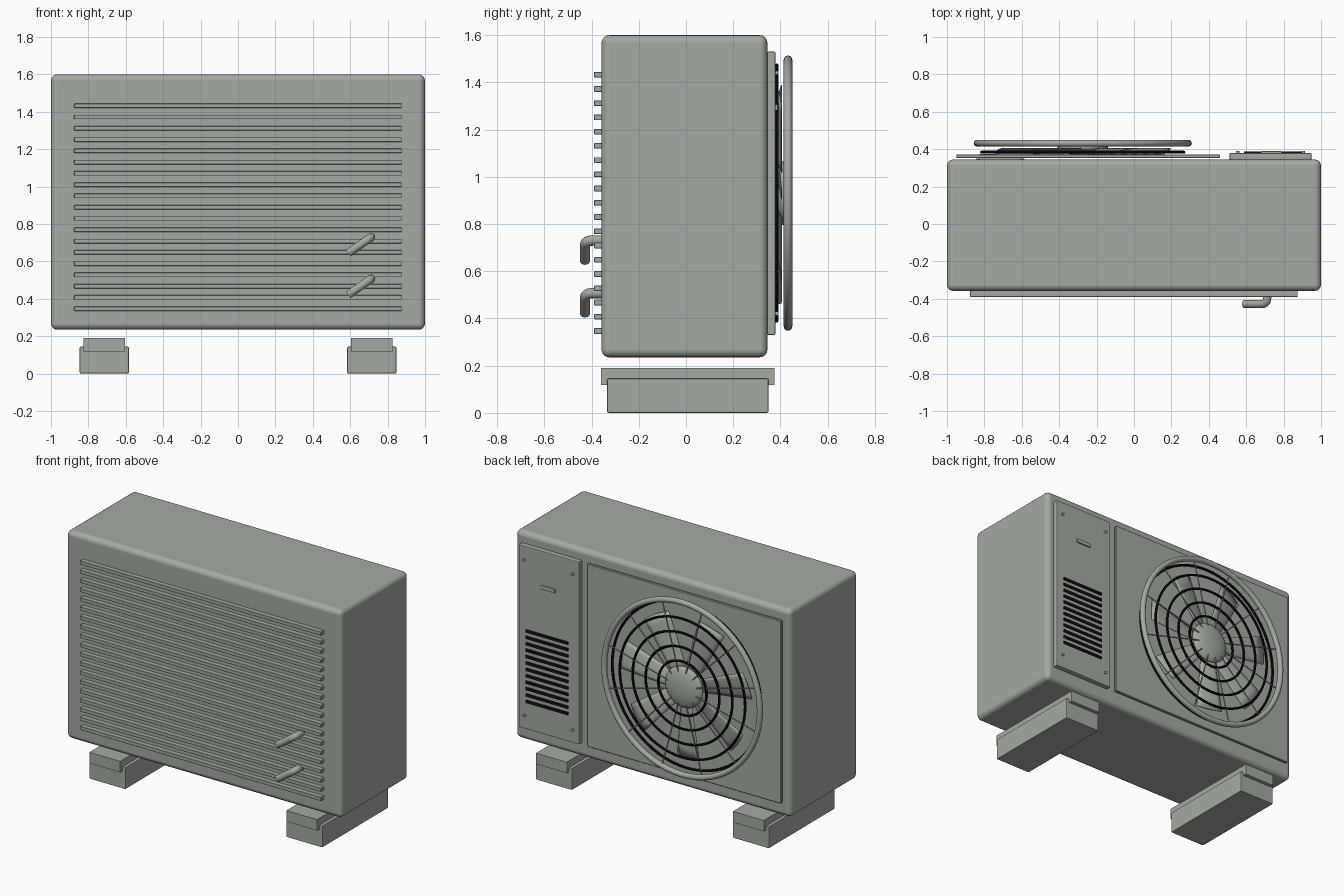
import bpy, bmesh
from math import sin, cos, pi, radians
from mathutils import Vector

cube = bpy.data.objects.get("Cube")
if cube:
    bpy.data.objects.remove(cube, do_unlink=True)


def make_material(name, colour):
    mat = bpy.data.materials.new(name)
    mat.use_nodes = True
    mat.diffuse_color = colour
    for node in mat.node_tree.nodes:
        if node.type == 'BSDF_PRINCIPLED':
            node.inputs["Base Color"].default_value = colour
    return mat


paint = make_material("grey_green_paint", (0.37, 0.405, 0.36, 1))
black = make_material("black_plastic", (0.006, 0.006, 0.006, 1))


def finish(obj, name, mat=paint, smooth=True):
    obj.name = name
    obj.data.materials.clear()
    obj.data.materials.append(mat)
    if smooth:
        bpy.ops.object.select_all(action='DESELECT')
        obj.select_set(True)
        bpy.context.view_layer.objects.active = obj
        bpy.ops.object.shade_smooth_by_angle(angle=radians(35))
    return obj


def box(name, xs, ys, zs, bevel=0, segments=2, mat=paint):
    """Box from its low and high limits on each axis."""
    lims = (xs, ys, zs)
    bpy.ops.mesh.primitive_cube_add(size=1)
    obj = bpy.context.object
    for v in obj.data.vertices:
        v.co = Vector([v.co[i] * (lims[i][1] - lims[i][0]) for i in range(3)])
    obj.location = Vector([(a + b) / 2 for a, b in lims])
    if bevel:
        bm = bmesh.new()
        bm.from_mesh(obj.data)
        bmesh.ops.bevel(bm, geom=bm.edges[:], offset=bevel, segments=segments,
                        profile=0.5, affect='EDGES')
        bm.to_mesh(obj.data)
        bm.free()
    finish(obj, name, mat, bool(bevel))
    if bevel:
        # Keep the broad faces evenly shaded
        weighted = obj.modifiers.new("flat_faces", 'WEIGHTED_NORMAL')
        weighted.weight = 100
        weighted.keep_sharp = True
    return obj


def rod(name, points, radius, sides=2):
    """Round bar that follows a path of points."""
    curve = bpy.data.curves.new(name, 'CURVE')
    curve.dimensions = '3D'
    curve.bevel_depth = radius
    curve.bevel_resolution = sides
    curve.use_fill_caps = True
    line = curve.splines.new('POLY')
    line.points.add(len(points) - 1)
    for p, co in zip(line.points, points):
        p.co = (*co, 1)
    obj = bpy.data.objects.new(name, curve)
    bpy.context.collection.objects.link(obj)
    bpy.ops.object.select_all(action='DESELECT')
    obj.select_set(True)
    bpy.context.view_layer.objects.active = obj
    bpy.ops.object.convert(target='MESH')
    return finish(bpy.context.object, name)


FAN_X, FAN_Z = -0.274, 0.931


def fan_point(r, angle, y):
    """Point on the fan, with the angle measured as seen from behind."""
    return Vector((FAN_X - r * cos(angle), y, FAN_Z + r * sin(angle)))


def ring(name, radius, thickness, y, mat, sides=8):
    bpy.ops.mesh.primitive_torus_add(
        major_radius=radius, minor_radius=thickness, major_segments=64,
        minor_segments=sides, location=(FAN_X, y, FAN_Z), rotation=(pi / 2, 0, 0))
    return finish(bpy.context.object, name, mat)


# Casing and rear panels
box("casing", (-1, 1), (-0.358, 0.345), (0.235, 1.6), 0.034, 4)
box("fan_panel", (-0.95, 0.46), (0.352, 0.372), (0.33, 1.53), 0.004, 1)
box("service_panel", (0.51, 0.95), (0.342, 0.38), (0.33, 1.53), 0.008)

# Feet: rubber blocks with mounting rails
for side, label in ((-1, "right"), (1, "left")):
    mid = side * 0.715
    box(label + "_foot", (mid - 0.132, mid + 0.132), (-0.335, 0.35), (0, 0.145), 0.008)
    box(label + "_rail", (mid - 0.112, mid + 0.112), (-0.36, 0.375), (0.118, 0.19))

# Front slats
for i in range(19):
    z = 0.347 + i * 0.0603
    box("front_slat", (-0.876, 0.875), (-0.389, -0.345), (z - 0.012, z + 0.012), 0.002, 1)

# Bent pipe connections
for z in (0.73, 0.507):
    path = [Vector((0.712, -0.33, z)), Vector((0.712, -0.395, z))]
    start, corner = path[-1], Vector((0.712, -0.428, z))
    end = corner + Vector((-0.03, 0, -0.021))
    for i in range(1, 7):
        t = i / 6
        path.append(start * (1 - t) ** 2 + corner * 2 * t * (1 - t) + end * t * t)
    path.append(Vector((0.59, -0.428, z - 0.085)))
    rod("pipe_connection", path, 0.022, 4)

# Service panel louvres, handle and screws
for i in range(12):
    z = 0.515 + i * 0.042
    box("vent_louvre", (0.588, 0.895), (0.375, 0.387), (z - 0.009, z + 0.009), mat=black)
box("panel_handle", (0.68, 0.79), (0.375, 0.389), (1.28, 1.307), 0.005)
for x in (0.555, 0.905):
    for z in (0.42, 1.44):
        bpy.ops.mesh.primitive_cylinder_add(vertices=16, radius=0.009, depth=0.015,
                                            location=(x, 0.384, z), rotation=(pi / 2, 0, 0))
        finish(bpy.context.object, "panel_screw")

# Fan guard: rim, dark rings and spokes
ring("guard_rim", 0.565, 0.018, 0.432, paint, 12)
ring("guard_base_ring", 0.541, 0.008, 0.384, black)
for radius in (0.455, 0.362, 0.268, 0.175):
    ring("guard_ring", radius, 0.008, 0.428, black)
for i in range(12):
    a = radians(15 + 30 * i)
    rod("guard_spoke", [fan_point(0.1, a, 0.431), fan_point(0.56, a, 0.431)], 0.004, 1)

# Fan hub, a shallow dome
bpy.ops.mesh.primitive_uv_sphere_add(segments=32, ring_count=16, radius=1,
                                     location=(FAN_X, 0.41, FAN_Z),
                                     rotation=(pi / 2, 0, 0))
hub = bpy.context.object
hub.scale = (0.135, 0.135, 0.04)
finish(hub, "fan_hub")

# Fan blades: twisted, slightly cupped sheets
ROWS, COLS = 6, 6
for k in range(7):
    base = radians(15) + k * 2 * pi / 7
    bm = bmesh.new()
    grid = []
    for i in range(ROWS + 1):
        t = i / ROWS
        r = 0.1 + 0.37 * t
        half = 0.045 + 0.045 * t
        row = []
        for j in range(COLS + 1):
            s = 2 * j / COLS - 1
            y = 0.396 + 0.015 * s - 0.006 * s * s
            row.append(bm.verts.new(fan_point(r, base + s * half / r, y)))
        grid.append(row)
    for i in range(ROWS):
        for j in range(COLS):
            bm.faces.new((grid[i][j], grid[i + 1][j], grid[i + 1][j + 1], grid[i][j + 1]))
    mesh = bpy.data.meshes.new("fan_blade")
    bm.to_mesh(mesh)
    bm.free()
    blade = bpy.data.objects.new("fan_blade", mesh)
    bpy.context.collection.objects.link(blade)
    finish(blade, "fan_blade")
    solid = blade.modifiers.new("thickness", 'SOLIDIFY')
    solid.thickness = 0.005
    solid.offset = 0
